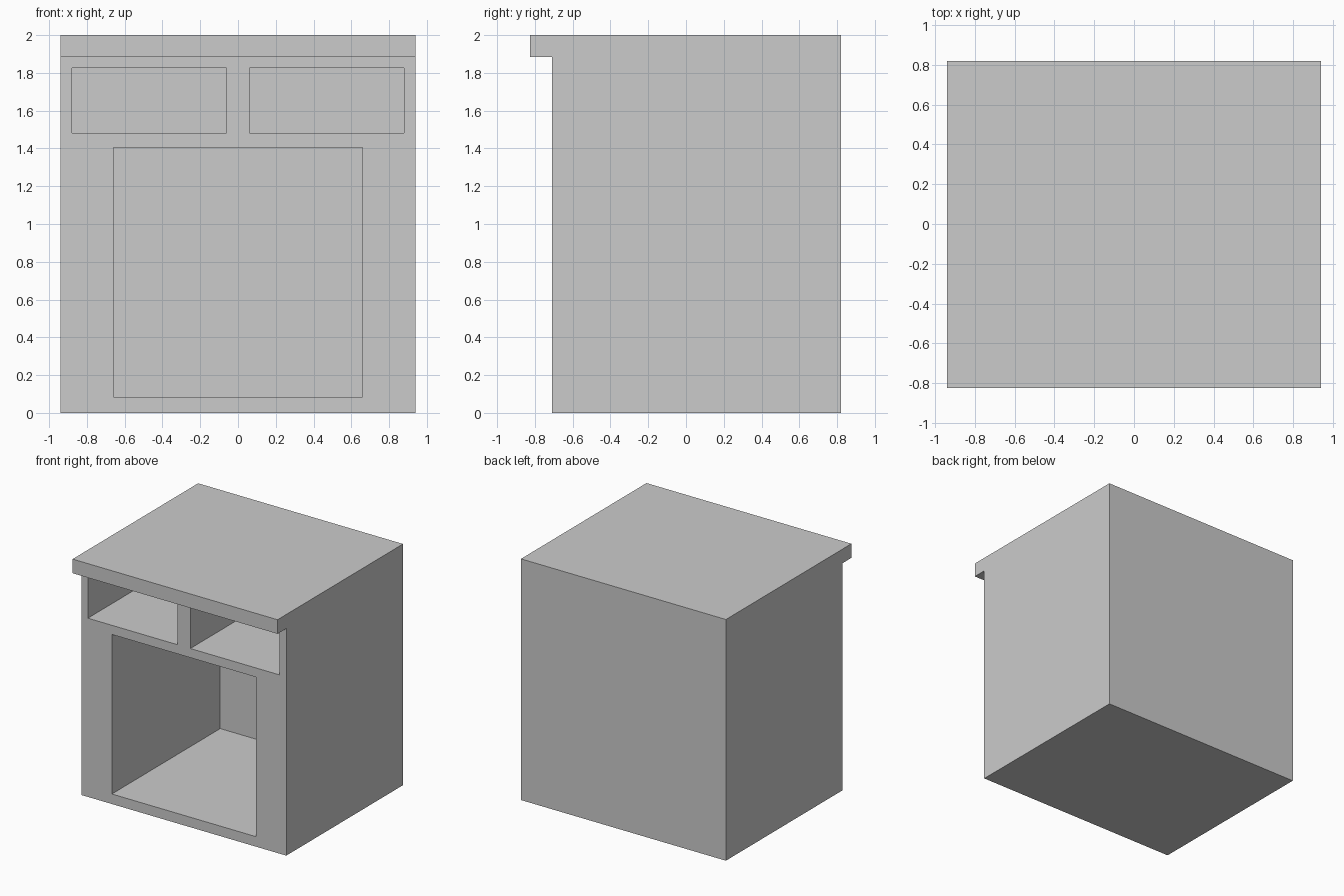
import bpy, bmesh

if "Cube" in bpy.data.objects:
    bpy.data.objects.remove(bpy.data.objects["Cube"])

HALF_W = 0.94
FRONT, BACK = -0.71, 0.82


def extrude_x(name, profile, x0, x1):
    """Extrude a (y, z) profile from x0 to x1."""
    bm = bmesh.new()
    face = bm.faces.new([bm.verts.new((x0, y, z)) for y, z in profile])
    ext = bmesh.ops.extrude_face_region(bm, geom=[face])
    new = [v for v in ext["geom"] if isinstance(v, bmesh.types.BMVert)]
    bmesh.ops.translate(bm, verts=new, vec=(x1 - x0, 0, 0))
    bmesh.ops.recalc_face_normals(bm, faces=bm.faces)
    mesh = bpy.data.meshes.new(name)
    bm.to_mesh(mesh)
    bm.free()
    obj = bpy.data.objects.new(name, mesh)
    bpy.context.collection.objects.link(obj)
    return obj


def cut_recess(body, name, x0, x1, z0, z1, y_back=0.71):
    """Cut an open-fronted box into the body."""
    y0 = FRONT - 0.05
    cutter = extrude_x(name, [(y0, z0), (y_back, z0), (y_back, z1), (y0, z1)], x0, x1)
    cutter.hide_render = True
    mod = body.modifiers.new(name, 'BOOLEAN')
    mod.operation = 'DIFFERENCE'
    mod.solver = 'EXACT'
    mod.object = cutter
    bpy.context.view_layer.objects.active = body
    bpy.ops.object.modifier_apply(modifier=mod.name)
    bpy.data.objects.remove(cutter)


# Cabinet body with the worktop overhanging the front
cabinet = extrude_x("cabinet", [
    (FRONT, 0), (BACK, 0), (BACK, 2), (-0.825, 2), (-0.825, 1.883), (FRONT, 1.883),
], -HALF_W, HALF_W)

# Two upper drawer openings
for side, x0, x1 in (("left", -0.88, -0.06), ("right", 0.06, 0.88)):
    cut_recess(cabinet, side + "_drawer_recess", x0, x1, 1.482, 1.825)

# Large lower compartment
cut_recess(cabinet, "lower_recess", -0.66, 0.66, 0.083, 1.406)
